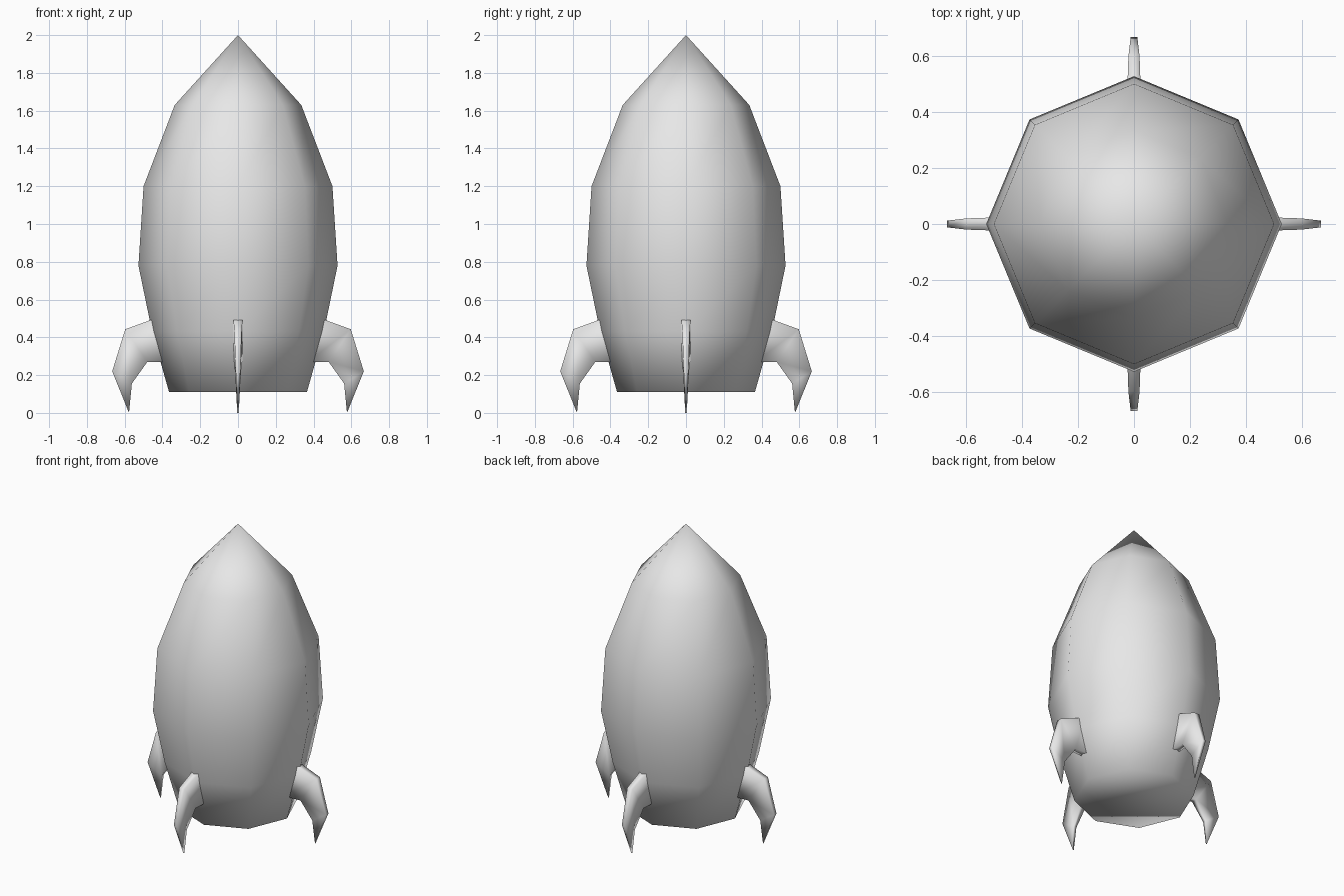
import bpy
import bmesh
from math import cos, sin, pi

cube = bpy.data.objects.get("Cube")
if cube:
    bpy.data.objects.remove(cube, do_unlink=True)

grey = bpy.data.materials.new("light_grey")
grey.use_nodes = True
colour = (0.8, 0.8, 0.8, 1)
grey.diffuse_color = colour
grey.node_tree.nodes["Principled BSDF"].inputs["Base Color"].default_value = colour


def finish(bm, name):
    """Turn a bmesh into a smooth grey object."""
    bmesh.ops.recalc_face_normals(bm, faces=bm.faces)
    for face in bm.faces:
        face.smooth = True
    mesh = bpy.data.meshes.new(name)
    bm.to_mesh(mesh)
    bm.free()
    mesh.materials.append(grey)
    obj = bpy.data.objects.new(name, mesh)
    bpy.context.collection.objects.link(obj)
    return obj


def bridge(bm, a, b):
    """Join two vertex loops of equal length with quads."""
    n = len(a)
    for i in range(n):
        j = (i + 1) % n
        bm.faces.new((a[i], a[j], b[j], b[i]))


# Hull: eight-sided rings of (radius, height) closed by a pointed nose
SIDES = 8
profile = [(0.365, 0.11), (0.455, 0.43), (0.527, 0.78), (0.50, 1.20), (0.335, 1.63)]
bm = bmesh.new()
rings = [[bm.verts.new((r * cos(2 * pi * i / SIDES), r * sin(2 * pi * i / SIDES), z))
          for i in range(SIDES)] for r, z in profile]
for low, high in zip(rings, rings[1:]):
    bridge(bm, low, high)
nose = bm.verts.new((0, 0, 2))
for i in range(SIDES):
    bm.faces.new((rings[-1][i], rings[-1][(i + 1) % SIDES], nose))
bm.faces.new(rings[0])
finish(bm, "hull")

# Fins: sections of (outer point, inner point, half thickness), root to tip
sections = [((0.42, 0.507), (0.37, 0.27), 0.026),
            ((0.597, 0.443), (0.48, 0.27), 0.02),
            ((0.666, 0.22), (0.562, 0.155), 0.012)]
tip = (0.577, 0)
tip_half = 0.004


def make_fin(name, angle):
    bm = bmesh.new()
    loops = []
    for (xo, zo), (xi, zi), t in sections:
        corners = ((xo, -t, zo), (xo, t, zo), (xi, t, zi), (xi, -t, zi))
        loops.append([bm.verts.new(c) for c in corners])
    for a, b in zip(loops, loops[1:]):
        bridge(bm, a, b)
    # The last section narrows to a short edge
    p, q = (bm.verts.new((tip[0], s * tip_half, tip[1])) for s in (-1, 1))
    a, b, c, d = loops[-1]
    for face in ((a, b, q, p), (c, d, p, q), (b, c, q), (d, a, p)):
        bm.faces.new(face)
    fin = finish(bm, name)
    fin.rotation_euler.z = angle


for k, side in enumerate(("left", "back", "right", "front")):
    make_fin(side + "_fin", k * pi / 2)
